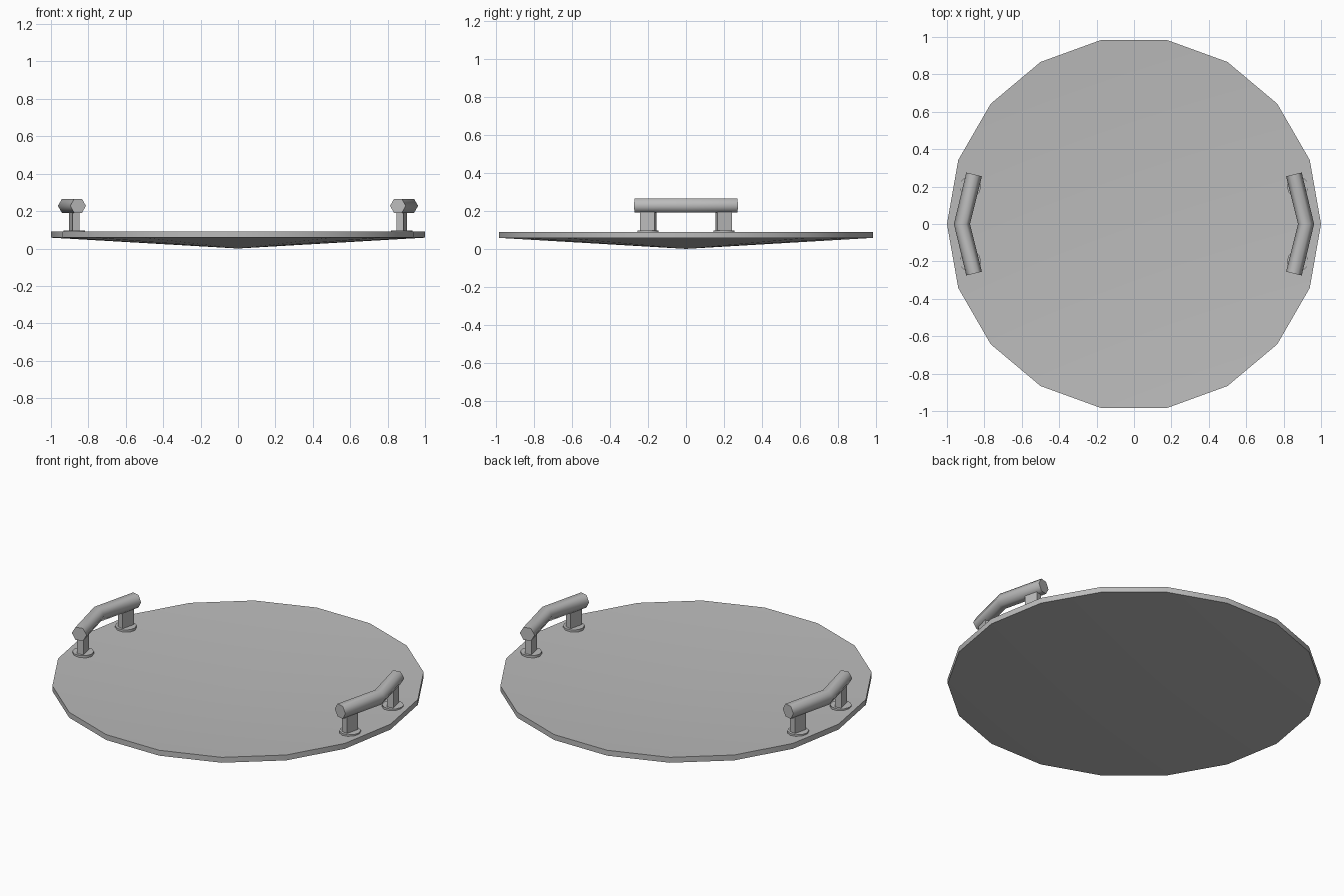
import bpy, bmesh, math
from mathutils import Matrix, Vector

if "Cube" in bpy.data.objects:
    bpy.data.objects.remove(bpy.data.objects["Cube"])

metal = bpy.data.materials.new("grey_metal")
metal.use_nodes = True
GREY = (0.5, 0.5, 0.5, 1)
metal.diffuse_color = GREY
metal.node_tree.nodes["Principled BSDF"].inputs["Base Color"].default_value = GREY


def finish(bm, name, smooth_angle=None):
    bmesh.ops.recalc_face_normals(bm, faces=bm.faces)
    mesh = bpy.data.meshes.new(name)
    bm.to_mesh(mesh)
    bm.free()
    mesh.materials.append(metal)
    ob = bpy.data.objects.new(name, mesh)
    bpy.context.collection.objects.link(ob)
    if smooth_angle:
        bpy.ops.object.select_all(action='DESELECT')
        ob.select_set(True)
        bpy.context.view_layer.objects.active = ob
        bpy.ops.object.shade_smooth_by_angle(angle=math.radians(smooth_angle))
    return ob


# Shallow dished plate: two fans joined by a low rim
def plate(sides=18, low=0.058, high=0.09, dip=0.058):
    bm = bmesh.new()
    rings, hubs = [], []
    for z in (low, high):
        rings.append([bm.verts.new((math.cos(a), math.sin(a), z))
                      for a in (math.tau * i / sides for i in range(sides))])
        hubs.append(bm.verts.new((0, 0, z - dip)))
    for i in range(sides):
        j = (i + 1) % sides
        for ring, hub in zip(rings, hubs):
            bm.faces.new((ring[i], ring[j], hub))
        bm.faces.new((rings[0][i], rings[0][j], rings[1][j], rings[1][i]))
    return finish(bm, "plate", 30)


# Six-sided bar swept through a short path
def bar(name, path, radius=0.043, sides=6):
    bm = bmesh.new()
    rings = []
    for k, p in enumerate(path):
        along = (path[min(k + 1, len(path) - 1)] - path[max(k - 1, 0)]).normalized()
        side = along.cross(Vector((0, 0, 1)))
        ring = []
        for i in range(sides):
            a = math.tau * i / sides
            ring.append(bm.verts.new(p + radius * (math.cos(a) * side
                                                   + math.sin(a) * Vector((0, 0, 1)))))
        rings.append(ring)
    for lower, upper in zip(rings, rings[1:]):
        for i in range(sides):
            j = (i + 1) % sides
            bm.faces.new((lower[i], lower[j], upper[j], upper[i]))
    bm.faces.new(rings[0])
    bm.faces.new(rings[-1])
    return finish(bm, name, 70)


def post(name, x, y, turn):
    bm = bmesh.new()
    place = Matrix.Translation((x, y, 0.145)) @ Matrix.Rotation(turn, 4, 'Z')
    bmesh.ops.create_cube(bm, size=1,
                          matrix=place @ Matrix.Diagonal((0.038, 0.08, 0.125, 1)))
    return finish(bm, name)


def foot(name, x, y, turn):
    bm = bmesh.new()
    place = Matrix.Translation((x, y, 0.088)) @ Matrix.Rotation(turn, 4, 'Z')
    bmesh.ops.create_cone(bm, cap_ends=True, segments=10, radius1=0.058,
                          radius2=0.058, depth=0.016, matrix=place)
    return finish(bm, name, 40)


plate()

# Mirrored handles: bent bar, two posts and two feet each
TILT = math.atan2(0.065, 0.265)
for side, s in (("left", 1), ("right", -1)):
    bar(side + "_handle_bar", [Vector((s * 0.855, -0.265, 0.228)),
                               Vector((s * 0.92, 0, 0.228)),
                               Vector((s * 0.855, 0.265, 0.228))])
    for end, e in (("front", -1), ("back", 1)):
        spot = (s * 0.875, e * 0.2, s * e * TILT)
        post(f"{side}_{end}_post", *spot)
        foot(f"{side}_{end}_foot", *spot)
